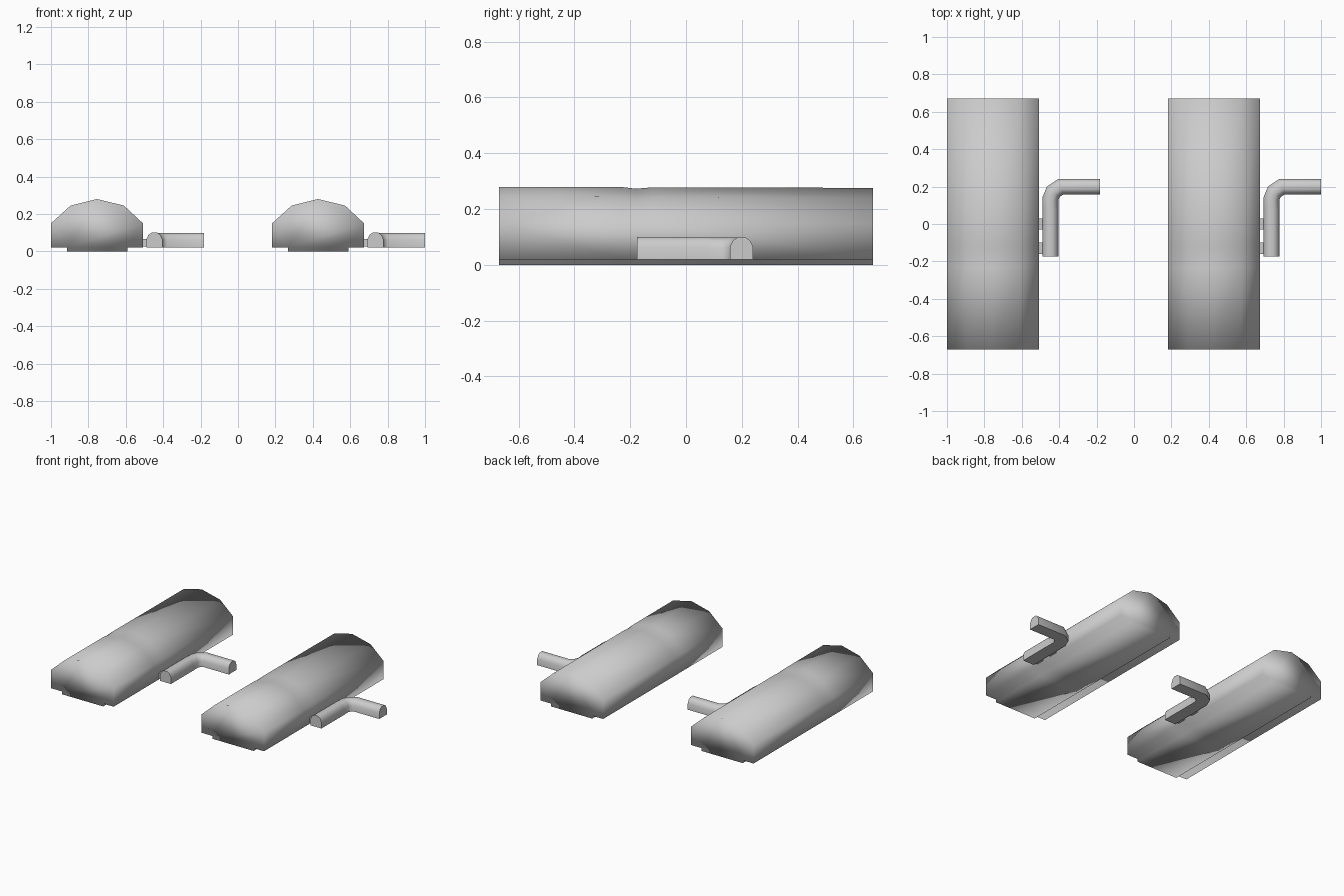
import bpy
import bmesh
from math import radians
from mathutils import Vector

cube = bpy.data.objects.get("Cube")
if cube:
    bpy.data.objects.remove(cube, do_unlink=True)

grey = bpy.data.materials.new("plain grey")
grey.use_nodes = True
colour = (0.6, 0.6, 0.6, 1)
grey.diffuse_color = colour
grey.node_tree.nodes["Principled BSDF"].inputs["Base Color"].default_value = colour


def loft(name, rings, angle):
    """Skin a list of matching closed rings and cap both ends."""
    bm = bmesh.new()
    loops = [[bm.verts.new(p) for p in ring] for ring in rings]
    n = len(loops[0])
    for a, b in zip(loops, loops[1:]):
        for i in range(n):
            j = (i + 1) % n
            bm.faces.new((a[i], a[j], b[j], b[i]))
    bm.faces.new(loops[0])
    bm.faces.new(loops[-1])
    bmesh.ops.recalc_face_normals(bm, faces=bm.faces)
    mesh = bpy.data.meshes.new(name)
    bm.to_mesh(mesh)
    bm.free()
    mesh.materials.append(grey)
    obj = bpy.data.objects.new(name, mesh)
    bpy.context.collection.objects.link(obj)
    bpy.ops.object.select_all(action="DESELECT")
    obj.select_set(True)
    bpy.context.view_layer.objects.active = obj
    bpy.ops.object.shade_smooth_by_angle(angle=radians(angle))
    return obj


# Domed cross-section with a narrower sole, relative to the body centre line
SECTION = [(-0.16, 0), (-0.16, 0.02), (-0.245, 0.02), (-0.245, 0.15),
           (-0.14, 0.245), (0, 0.28), (0.145, 0.245), (0.247, 0.15),
           (0.247, 0.02), (0.165, 0.02), (0.165, 0)]


def body_ring(cx, y, dip):
    return [(cx + x, y, z - (dip if z > 0.2 else 0)) for x, z in SECTION]


# Arched cross-section of the handle: side factor and height
ARCH = [(-1, 0), (-1, 0.55), (-0.75, 0.85), (-0.35, 1),
        (0.35, 1), (0.75, 0.85), (1, 0.55), (1, 0)]


def sweep_rings(path, half_width, height):
    """Mitred arched rings along a flat path."""
    pts = [Vector((x, y, 0.02)) for x, y in path]
    rings = []
    for i, p in enumerate(pts):
        before = (p - pts[max(i - 1, 0)]).normalized()
        after = (pts[min(i + 1, len(pts) - 1)] - p).normalized()
        along = (before + after).normalized()
        side = Vector((along.y, -along.x, 0))
        mitre = 1 / max(along.dot(after if after.length else before), 0.5)
        rings.append([p + side * s * half_width * mitre + Vector((0, 0, h * height))
                      for s, h in ARCH])
    return rings


for label, cx in (("right", -0.755), ("left", 0.427)):
    # Long domed body with a faint crease across the top
    stations = [(-0.67, 0), (-0.23, 0.001), (-0.18, 0.007), (-0.12, 0.002), (0.67, 0.004)]
    loft(label + "_body", [body_ring(cx, y, d) for y, d in stations], 180)

    # Straight grip beside the body
    gx = cx + 0.308
    loft(label + "_grip", sweep_rings([(gx, -0.175), (gx, 0.085)], 0.043, 0.08), 50)

    # Bent arm leading away from the grip
    bend = [(0, 0.07), (0, 0.135), (0.015, 0.172), (0.055, 0.199), (0.265, 0.199)]
    loft(label + "_arm", sweep_rings([(gx + x, y) for x, y in bend], 0.042, 0.078), 50)

    # Small lugs joining the grip to the body
    for i, y in enumerate((-0.13, 0.0)):
        lug = [(cx + 0.24, y - 0.03), (cx + 0.275, y - 0.03),
               (cx + 0.275, y + 0.03), (cx + 0.24, y + 0.03)]
        loft(f"{label}_lug_{i + 1}", [[(x, v, z) for x, v in lug] for z in (0.025, 0.065)], 30)
